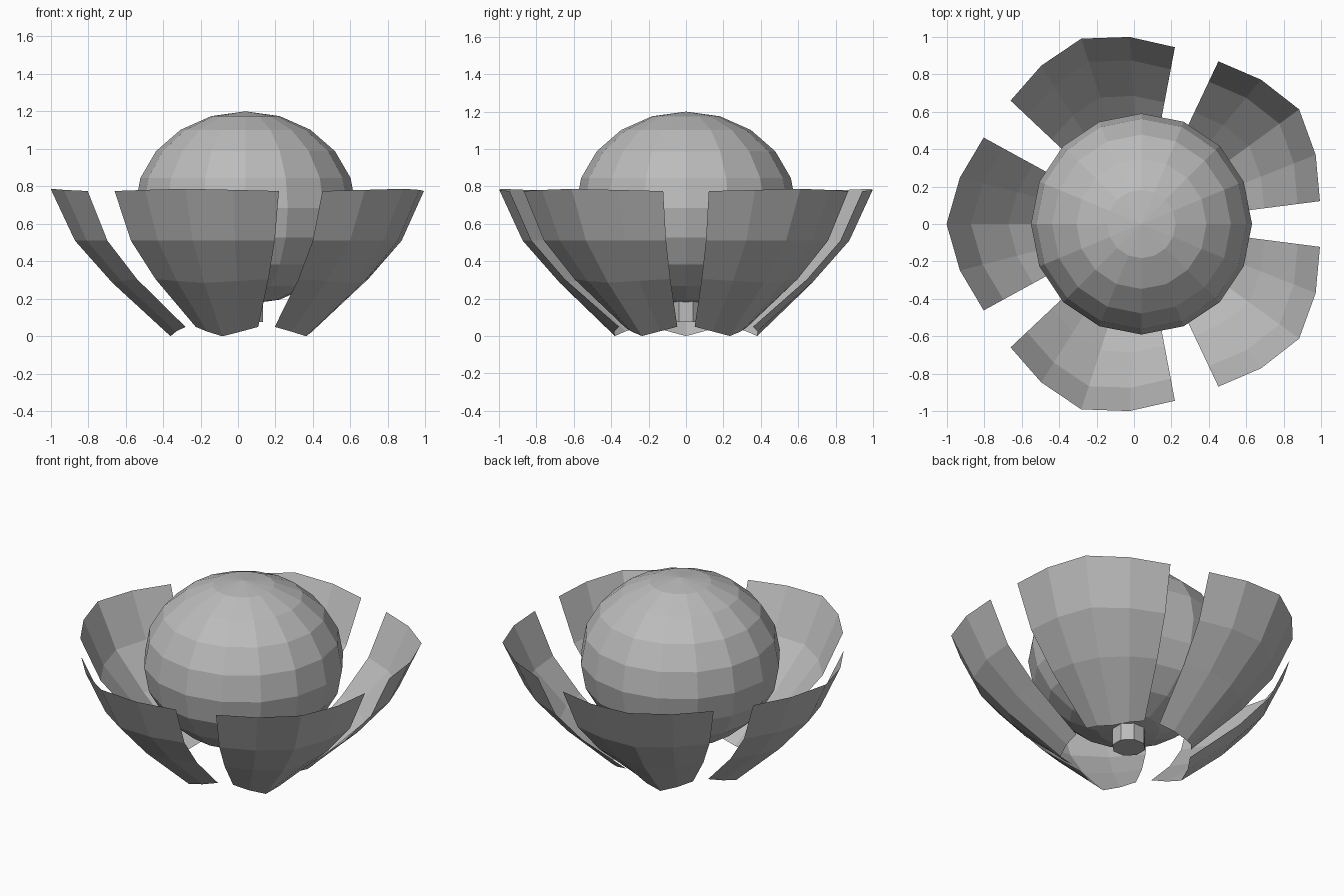
import bpy, bmesh
from math import radians, sin, cos
from mathutils import Matrix

cube = bpy.data.objects.get("Cube")
if cube:
    bpy.data.objects.remove(cube, do_unlink=True)

CENTRE_X = 0.04

grey = bpy.data.materials.new("grey")
grey.use_nodes = True
colour = (0.5, 0.5, 0.5, 1)
grey.diffuse_color = colour
grey.node_tree.nodes["Principled BSDF"].inputs["Base Color"].default_value = colour


def finish(bm, name):
    bmesh.ops.recalc_face_normals(bm, faces=bm.faces)
    mesh = bpy.data.meshes.new(name)
    bm.to_mesh(mesh)
    bm.free()
    mesh.materials.append(grey)
    obj = bpy.data.objects.new(name, mesh)
    obj.location.x = CENTRE_X
    bpy.context.collection.objects.link(obj)
    return obj


# Faceted, slightly flattened central ball
bm = bmesh.new()
bmesh.ops.create_uvsphere(bm, u_segments=16, v_segments=10, radius=1,
                          matrix=Matrix.Translation((0, 0, 0.685)) @ Matrix.Diagonal((0.59, 0.59, 0.515, 1)))
finish(bm, "ball")

# Short octagonal stem under the ball
bm = bmesh.new()
bmesh.ops.create_cone(bm, cap_ends=True, segments=8, radius1=0.1, radius2=0.1, depth=0.16,
                      matrix=Matrix.Translation((0, 0, 0.155)) @ Matrix.Rotation(radians(22.5), 4, "Z"))
finish(bm, "stem")

# Petal: radius and height along the middle rib and along the side edge
RIB = [(0.40, 0.0), (0.71, 0.285), (0.91, 0.51), (1.04, 0.787)]
EDGE = [(0.365, 0.05), (0.66, 0.305), (0.84, 0.51), (0.96, 0.775)]
HALF_ANGLE = 28.7


def petal(name, heading):
    bm = bmesh.new()
    rows = []
    for (r0, z0), (r1, z1) in zip(RIB, EDGE):
        row = []
        for step in (-1, -0.5, 0, 0.5, 1):
            t = abs(step)
            r, z = r0 + (r1 - r0) * t, z0 + (z1 - z0) * t
            a = radians(heading + HALF_ANGLE * step)
            row.append(bm.verts.new((r * cos(a), r * sin(a), z)))
        rows.append(row)
    for low, high in zip(rows, rows[1:]):
        for i in range(4):
            bm.faces.new((low[i], low[i + 1], high[i + 1], high[i]))
    obj = finish(bm, name)
    # Keep the outside of the open shell facing away from the ball
    if obj.data.polygons[0].normal.z > 0:
        obj.data.flip_normals()


for i in range(5):
    petal(f"petal_{i + 1}", 36 + 72 * i)
